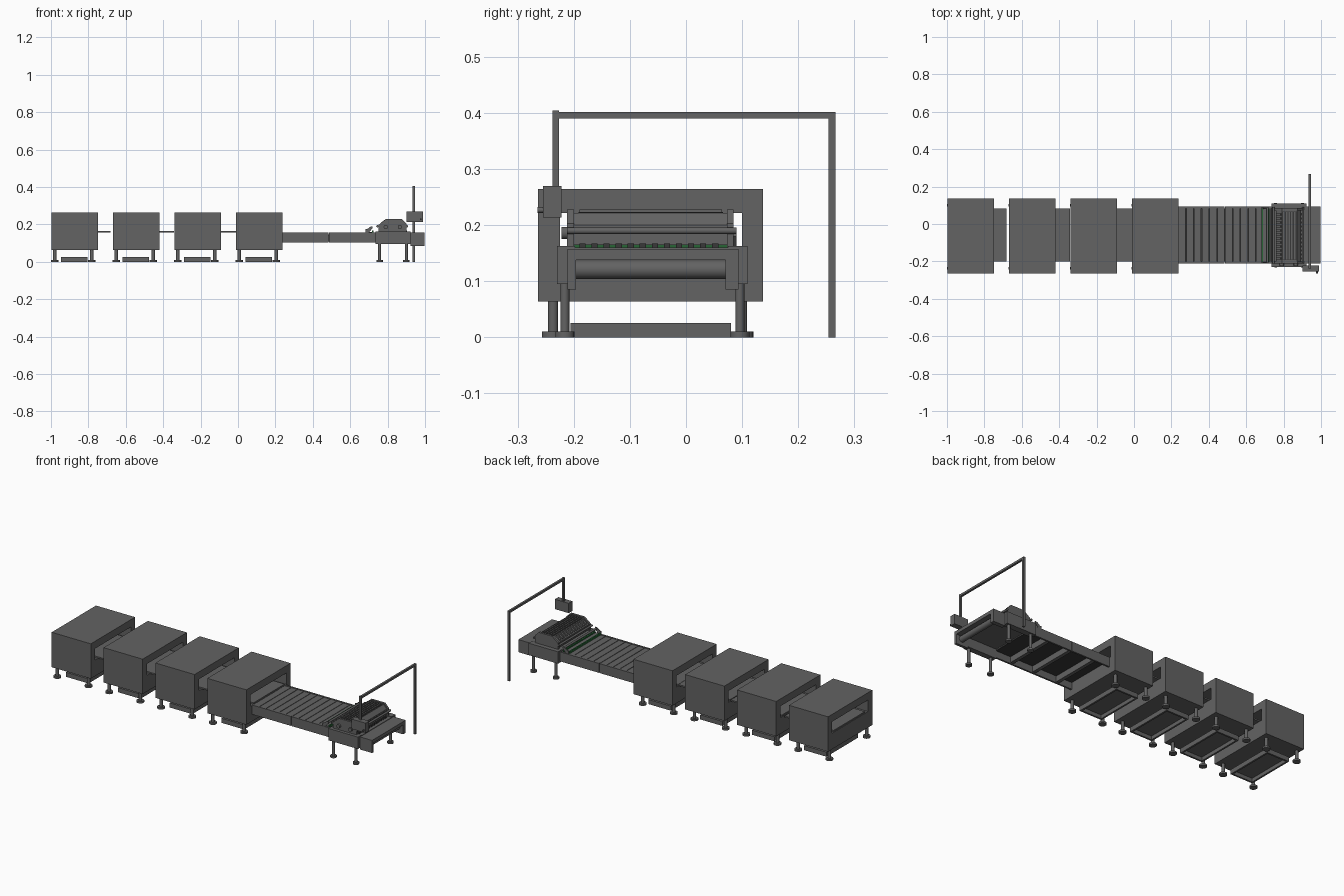
import bpy, bmesh, math
from mathutils import Matrix, Vector

if "Cube" in bpy.data.objects:
    bpy.data.objects.remove(bpy.data.objects["Cube"])


def material(name, rgb):
    m = bpy.data.materials.new(name)
    m.diffuse_color = (*rgb, 1)
    m.use_nodes = True
    m.node_tree.nodes["Principled BSDF"].inputs["Base Color"].default_value = m.diffuse_color
    return m


GREY = material("steel_grey", (0.125, 0.125, 0.125))
DARK = material("dark_grey", (0.04, 0.04, 0.04))
GREEN = material("machine_green", (0.02, 0.13, 0.035))


def finish(name, bm, mat):
    bmesh.ops.recalc_face_normals(bm, faces=bm.faces)
    me = bpy.data.meshes.new(name)
    bm.to_mesh(me)
    bm.free()
    me.materials.append(mat)
    ob = bpy.data.objects.new(name, me)
    bpy.context.collection.objects.link(ob)
    return ob


def add_box(bm, x, y, z):
    size = Vector((x[1] - x[0], y[1] - y[0], z[1] - z[0]))
    mid = Vector((x[0] + x[1], y[0] + y[1], z[0] + z[1])) / 2
    bmesh.ops.create_cube(bm, size=1, matrix=Matrix.Translation(mid) @ Matrix.Diagonal((*size, 1)))


def boxes(name, items, mat=GREY):
    bm = bmesh.new()
    for x, y, z in items:
        add_box(bm, x, y, z)
    return finish(name, bm, mat)


def rods(name, items, mat=GREY, sides=20):
    """Each item: start point, end point, radius."""
    bm = bmesh.new()
    for a, b, r in items:
        a, b = Vector(a), Vector(b)
        d = b - a
        rot = d.to_track_quat('Z', 'Y').to_matrix().to_4x4()
        bmesh.ops.create_cone(bm, cap_ends=True, segments=sides, radius1=r, radius2=r,
                              depth=d.length, matrix=Matrix.Translation((a + b) / 2) @ rot)
    for f in bm.faces:
        f.smooth = len(f.verts) == 4
    for e in bm.edges:
        e.smooth = all(len(f.verts) == 4 for f in e.link_faces)
    return finish(name, bm, mat)


def prism(name, profile, y0, y1, mat=GREY):
    """Extrude an x-z profile along y."""
    bm = bmesh.new()
    face = bm.faces.new([bm.verts.new((x, y0, z)) for x, z in profile])
    new = bmesh.ops.extrude_face_region(bm, geom=[face])["geom"]
    bmesh.ops.translate(bm, vec=(0, y1 - y0, 0), verts=[v for v in new if isinstance(v, bmesh.types.BMVert)])
    return finish(name, bm, mat)


def tunnel(name, x, outer, inner):
    """Housing with a rectangular slot running right through along x."""
    bm = bmesh.new()
    loops = []
    for (y0, y1, z0, z1) in (outer, inner):
        for xx in x:
            loops.append([bm.verts.new((xx, *p)) for p in ((y0, z0), (y1, z0), (y1, z1), (y0, z1))])
    o0, o1, i0, i1 = loops
    for a, b in ((o0, o1), (i0, i1), (o0, i0), (o1, i1)):
        for k in range(4):
            n = (k + 1) % 4
            bm.faces.new((a[k], a[n], b[n], b[k]))
    return finish(name, bm, GREY)


def feet(name, xs, ys, top, r=0.009, pad=0.02):
    rods(name, [i for x in xs for y in ys for i in
                (((x, y, 0.008), (x, y, top), r), ((x, y, 0), (x, y, 0.010), pad))])


# Four oven housings, each with belt, floor tray and feet
for n in range(4):
    x0 = -0.997 + n * 0.329
    x1 = x0 + 0.248
    tag = f"_{n + 1}"
    tunnel("oven_housing" + tag, (x0, x1), (-0.264, 0.137, 0.064, 0.264), (-0.225, 0.1, 0.156, 0.222))
    end = (x1 + 0.066, x1 + 0.078, x1 + 0.081, x1)[n]
    boxes("oven_belt" + tag, [((x0 + 0.002, end), (-0.2, 0.083), (0.157, 0.165))])
    tx0, tx1, ty0, ty1 = x0 + 0.05, x0 + 0.193, -0.206, 0.08
    boxes("floor_tray" + tag, [((tx0, tx1), (ty0, ty1), (0.021, 0.026)),
                               ((tx0, tx0 + 0.01), (ty0, ty1), (0, 0.021)),
                               ((tx1 - 0.01, tx1), (ty0, ty1), (0, 0.021)),
                               ((tx0 + 0.01, tx1 - 0.01), (ty0, ty0 + 0.01), (0, 0.021)),
                               ((tx0 + 0.01, tx1 - 0.01), (ty1 - 0.01, ty1), (0, 0.021))])
    feet("oven_feet" + tag, (x0 + 0.017, x0 + 0.215), (-0.237, 0.1), 0.066)

# Conveyor: two rail sections, slats and cross beams
boxes("conveyor_rails", [((a, b), y, (0.103, 0.157))
                         for a, b in ((0.238, 0.484), (0.487, 0.735))
                         for y in ((-0.211, -0.201), (0.084, 0.094))])
pitch = 0.0415
boxes("conveyor_slats", [((0.238 + k * pitch, 0.238 + (k + 1) * pitch - 0.003), (-0.201, 0.084), (0.146, 0.155))
                         for k in range(12)])
boxes("conveyor_underplate", [((0.238, 0.735), (-0.201, 0.084), (0.141, 0.145))], DARK)
boxes("conveyor_beams", [((x, x + 0.02), (-0.201, 0.084), (0.108, 0.141)) for x in (0.32, 0.475, 0.62)])

# Green infeed bars with end brackets and guide roller
boxes("infeed_bars", [((x, x + 0.008), (-0.203, 0.082), (0.155, 0.166)) for x in (0.682, 0.716)], GREEN)
boxes("infeed_bed", [((0.69, 0.716), (-0.2, 0.08), (0.153, 0.159))])
prism_pts = [(0.682, 0.157), (0.70, 0.157), (0.72, 0.18), (0.72, 0.19), (0.708, 0.188), (0.69, 0.174), (0.682, 0.174)]
for side, y in (("front", -0.209), ("back", 0.084)):
    prism("infeed_bracket_" + side, prism_pts, y, y + 0.006)
rods("infeed_roller", [((0.714, -0.205, 0.182), (0.714, 0.086, 0.182), 0.006)])

# Press body: side panels, deck and legs
boxes("press_sides", [((0.735, 0.922), y, (0.095, 0.163)) for y in ((-0.23, -0.198), (0.075, 0.11))])
boxes("press_deck", [((0.735, 0.922), (-0.198, 0.075), (0.148, 0.16))])
feet("press_legs", (0.757, 0.9), (-0.216, 0.096), 0.1, 0.008, 0.017)

# Press hood with chamfered end cheeks
hood = [(0.752, 0.16), (0.752, 0.198), (0.79, 0.228), (0.875, 0.228), (0.9, 0.203), (0.9, 0.16)]
for side, y in (("front", -0.212), ("back", 0.073)):
    prism("hood_cheek_" + side, hood, y, y + 0.012)
prism("hood_shell", [(0.758, 0.165), (0.758, 0.195), (0.792, 0.222), (0.872, 0.222), (0.892, 0.2), (0.892, 0.165)],
      -0.2, 0.073)
boxes("hood_grille_panel", [((0.794, 0.87), (-0.192, 0.066), (0.222, 0.2235))], DARK)
boxes("hood_grille_ribs", [((0.797 + k * 0.0145, 0.805 + k * 0.0145), (-0.19, 0.064), (0.222, 0.2275))
                           for k in range(5)])
# Row of teeth along both edges of the hood
teeth_y = [-0.19 + k * 0.0215 for k in range(12)]
boxes("hood_outfeed_teeth", [((0.892, 0.904), (y, y + 0.011), (0.16, 0.167)) for y in teeth_y], DARK)
slope = Matrix.Translation((0.775, 0, 0.2095)) @ Matrix.Rotation(-math.atan2(0.027, 0.034), 4, 'Y')
teeth = boxes("hood_infeed_fins", [((-0.016, 0.016), (y, y + 0.01), (-0.002, 0.006)) for y in teeth_y])
teeth.matrix_world = slope
boxes("hood_slots", [((0.8915, 0.893), (y, y + 0.012), (0.186, 0.194)) for y in teeth_y], DARK)
# Knobs and hinge rod on the front of the hood
rods("hood_knobs", [((x, -0.222, 0.186), (x, -0.21, 0.186), 0.011) for x in (0.79, 0.865)])
rods("hood_rods", [((x, -0.212, 0.19), (x, 0.09, 0.19), 0.006) for x in (0.745, 0.903)])

# Outfeed table with end roller
boxes("outfeed_cheeks", [((0.922, 0.998), y, (0.085, 0.157)) for y in ((-0.211, -0.196), (0.07, 0.094))])
boxes("outfeed_top", [((0.922, 0.998), (-0.196, 0.07), (0.138, 0.157))])
rods("outfeed_roller", [((0.962, -0.196, 0.121), (0.962, 0.07, 0.121), 0.017)], sides=32)

# Overhead arm and hanging control box
boxes("gantry_arm", [((0.934, 0.946), (0.254, 0.266), (0, 0.402)),
                     ((0.934, 0.946), (-0.226, 0.254), (0.39, 0.402)),
                     ((0.934, 0.946), (-0.238, -0.226), (0.268, 0.404))])
boxes("control_box", [((0.9, 0.988), (-0.255, -0.222), (0.214, 0.27))])
rods("control_handle", [((0.978, -0.265, 0.227), (0.978, -0.25, 0.227), 0.005)])
